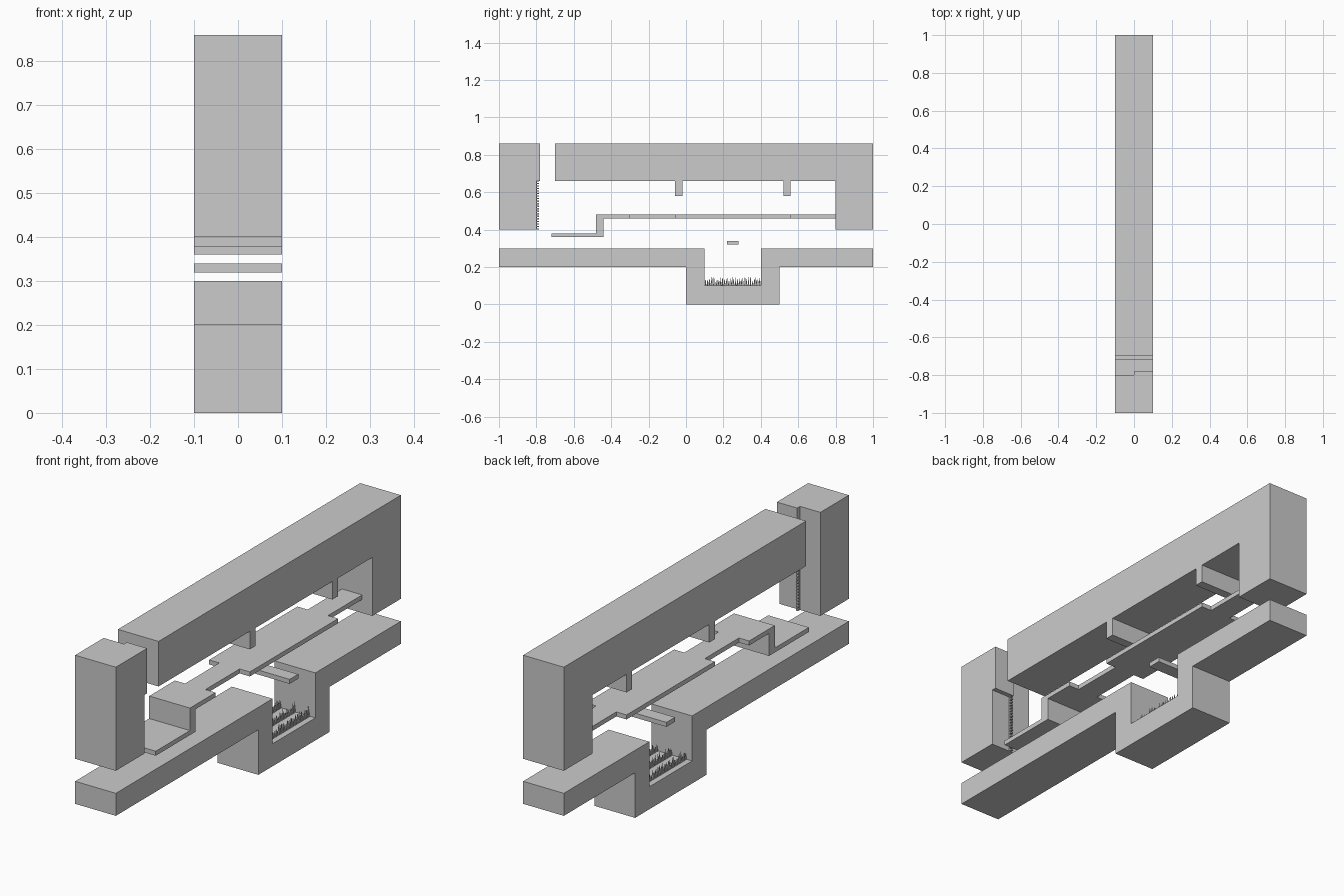
import bpy, bmesh, random

if "Cube" in bpy.data.objects:
    bpy.data.objects.remove(bpy.data.objects["Cube"])

random.seed(4)
W = 0.1  # half width of the slice


def finish(name, bm):
    bmesh.ops.recalc_face_normals(bm, faces=bm.faces)
    me = bpy.data.meshes.new(name)
    bm.to_mesh(me)
    bm.free()
    ob = bpy.data.objects.new(name, me)
    bpy.context.collection.objects.link(ob)
    return ob


def extrude(name, pts, direction):
    bm = bmesh.new()
    face = bm.faces.new([bm.verts.new(p) for p in pts])
    new = bmesh.ops.extrude_face_region(bm, geom=[face])["geom"]
    verts = [g for g in new if isinstance(g, bmesh.types.BMVert)]
    bmesh.ops.translate(bm, verts=verts, vec=direction)
    return finish(name, bm)


def side_profile(name, yz, x0=-W, x1=W):
    return extrude(name, [(x0, y, z) for y, z in yz], (x1 - x0, 0, 0))


def box(name, y0, y1, z0, z1, x0=-W, x1=W):
    return side_profile(name, [(y0, z0), (y1, z0), (y1, z1), (y0, z1)], x0, x1)


# Floor with pit
side_profile("floor", [(-1, .2), (0, .2), (0, 0), (.5, 0), (.5, .2), (1, .2),
                       (1, .3), (.4, .3), (.4, .1), (.1, .1), (.1, .3), (-1, .3)])

# Ceiling with end wall and hanging stubs
side_profile("ceiling", [(-.7, .66), (-.06, .66), (-.06, .58), (-.02, .58), (-.02, .66),
                         (.52, .66), (.52, .58), (.56, .58), (.56, .66), (.8, .66),
                         (.8, .4), (1, .4), (1, .86), (-.7, .86)])

# Entrance wall with half-width ledge
box("entrance_wall", -1, -.8, .4, .86)
box("wall_ledge", -.8, -.78, .66, .86, 0, W)

# Toothed strip down the wall
teeth = [(-.8, .86), (-.8, .4)]
n = 34
pitch = .46 / n
for i in range(n):
    z = .4 + i * pitch
    teeth += [(-.785, z), (-.785, z + pitch * .5), (-.796, z + pitch * .5), (-.796, z + pitch)]
side_profile("wall_teeth", teeth, 0, .01)

# Walkway: wide landing, narrow bridge, wide deck, narrow bridge
N = W / 2
half = [(W, -.48), (W, -.3), (N, -.3), (N, -.06), (W, -.06), (W, .56), (N, .56), (N, .8)]
outline = half + [(-x, y) for x, y in reversed(half)]
extrude("walkway", [(x, y, .46) for x, y in outline], (0, 0, .02))

# Lower step hanging from the walkway
side_profile("lower_step", [(-.72, .36), (-.44, .36), (-.44, .46), (-.48, .46),
                            (-.48, .38), (-.72, .38)])

# Small floating platform over the pit
box("floating_platform", .22, .28, .32, .34)

# Rows of thin spikes in the pit
bm = bmesh.new()
for x in (-.07, 0, .07):
    for i in range(30):
        y = .105 + i * .01
        h = random.uniform(.025, .05)
        r = .004
        base = [bm.verts.new((x + dx * r, y + dy * r, .1))
                for dx, dy in ((-1, -1), (1, -1), (1, 1), (-1, 1))]
        tip = bm.verts.new((x, y + random.uniform(-.003, .003), .1 + h))
        bm.faces.new(base[::-1])
        for k in range(4):
            bm.faces.new((base[k], base[(k + 1) % 4], tip))
finish("pit_spikes", bm)
